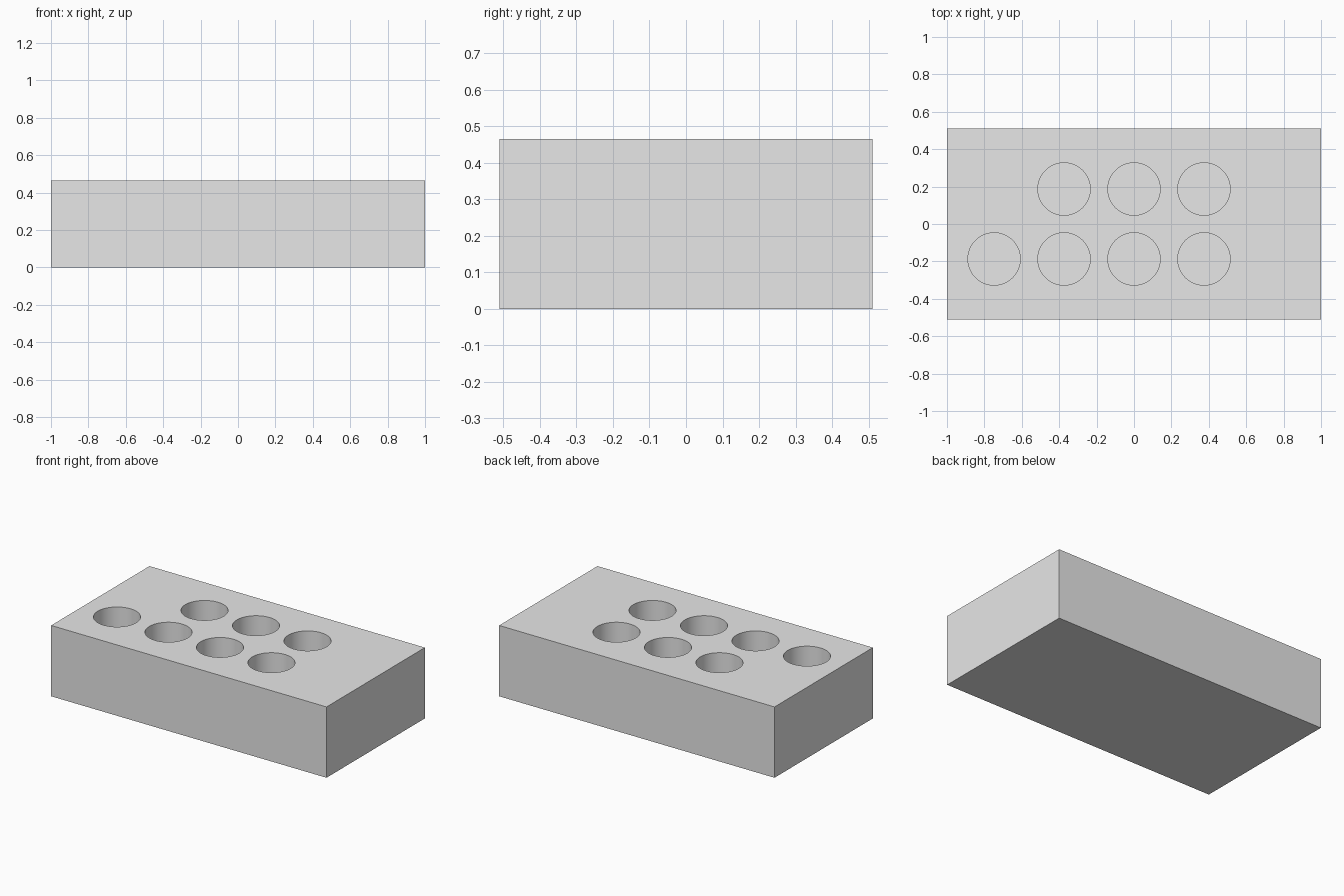
import bpy
import math

cube = bpy.data.objects.get("Cube")
if cube:
    bpy.data.objects.remove(cube, do_unlink=True)

LENGTH, WIDTH, HEIGHT = 2.0, 1.02, 0.465
PITCH, RADIUS, DEPTH = 0.374, 0.14, 0.37

grey = bpy.data.materials.new("plain grey")
grey.use_nodes = True
colour = (0.8, 0.8, 0.8, 1.0)
grey.diffuse_color = colour
grey.node_tree.nodes["Principled BSDF"].inputs["Base Color"].default_value = colour

# Solid block
bpy.ops.mesh.primitive_cube_add(size=1, location=(0, 0, HEIGHT / 2))
block = bpy.context.object
block.name = "block"
block.scale = (LENGTH, WIDTH, HEIGHT)
bpy.ops.object.transform_apply(location=True, rotation=False, scale=True)
block.data.materials.append(grey)


def drill_hole(column, y):
    """Cut one blind round hole into the top of the block."""
    cutter_height = DEPTH + 0.1
    bpy.ops.mesh.primitive_cylinder_add(
        vertices=64, radius=RADIUS, depth=cutter_height,
        location=(column * PITCH, y, HEIGHT - DEPTH + cutter_height / 2))
    cutter = bpy.context.object
    cutter.name = "hole_cutter"
    cutter.hide_render = True
    cutter.data.materials.append(grey)
    cut = block.modifiers.new("hole", 'BOOLEAN')
    cut.operation = 'DIFFERENCE'
    cut.solver = 'EXACT'
    cut.object = cutter
    bpy.ops.object.select_all(action='DESELECT')
    block.select_set(True)
    bpy.context.view_layer.objects.active = block
    bpy.ops.object.modifier_apply(modifier=cut.name)
    bpy.data.objects.remove(cutter, do_unlink=True)


# Front row of four holes, back row of three
for y, columns in ((-PITCH / 2, range(-2, 2)), (PITCH / 2, range(-1, 2))):
    for column in columns:
        drill_hole(column, y)

# Smooth hole walls, crisp edges
bpy.ops.object.shade_smooth_by_angle(angle=math.radians(30))
